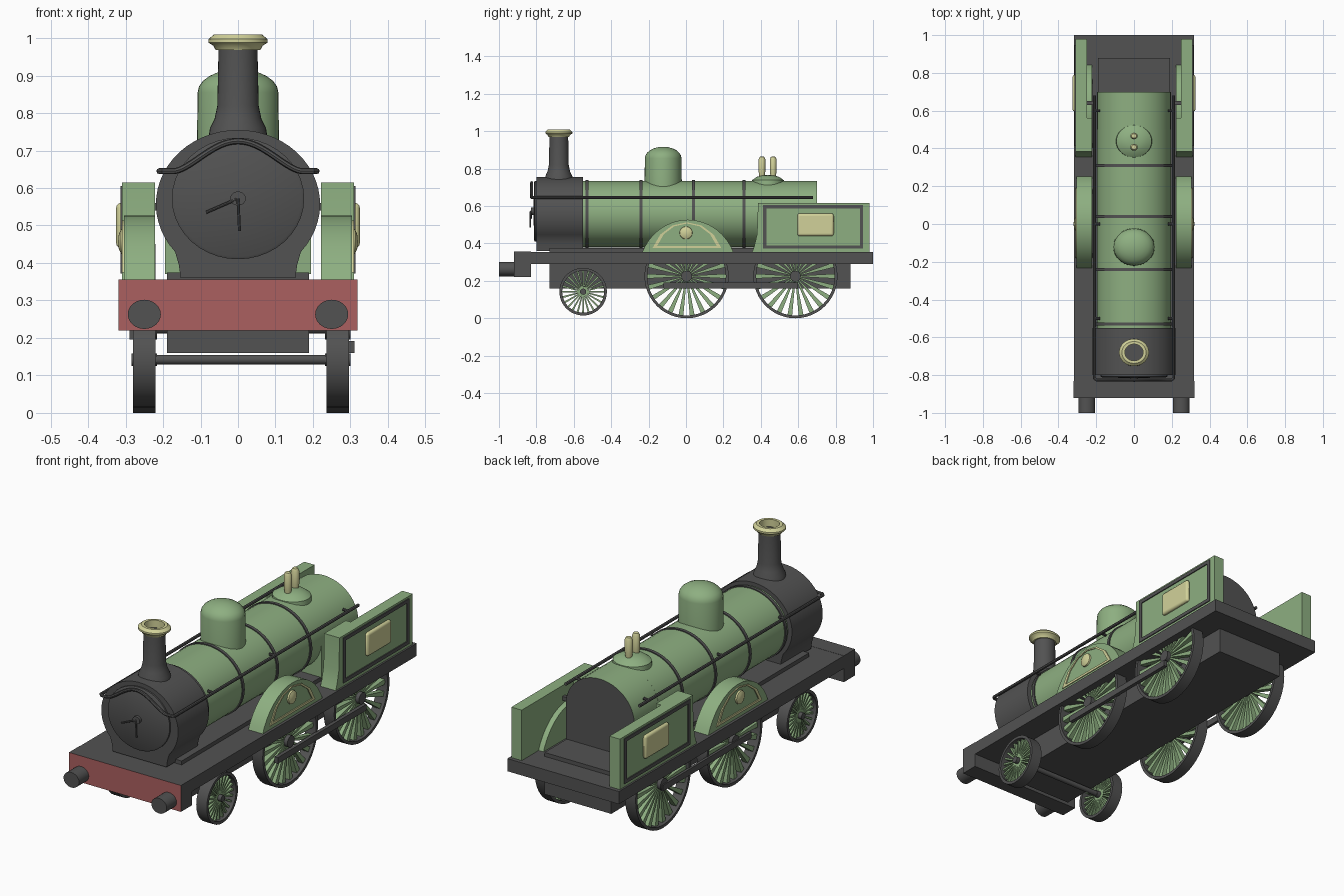
import bpy, bmesh
from math import sin, cos, pi, radians
from mathutils import Vector

cube = bpy.data.objects.get("Cube")
if cube:
    bpy.data.objects.remove(cube, do_unlink=True)


def material(name, r, g, b):
    m = bpy.data.materials.new(name)
    m.use_nodes = True
    m.diffuse_color = (r, g, b, 1)
    m.node_tree.nodes["Principled BSDF"].inputs["Base Color"].default_value = (r, g, b, 1)
    return m


GREEN = material("soft green", 0.27, 0.43, 0.22)
DARK = material("charcoal", 0.085, 0.085, 0.085)
BRASS = material("pale brass", 0.64, 0.64, 0.32)
RED = material("faded red", 0.41, 0.115, 0.115)


def finish(name, bm, mat, loc=(0, 0, 0)):
    bmesh.ops.recalc_face_normals(bm, faces=bm.faces)
    me = bpy.data.meshes.new(name)
    bm.to_mesh(me)
    bm.free()
    me.materials.append(mat)
    me.shade_smooth()
    me.set_sharp_from_angle(angle=radians(35))
    ob = bpy.data.objects.new(name, me)
    ob.location = loc
    bpy.context.collection.objects.link(ob)
    return ob


def place(axis, a, b, h):
    return {"X": (h, a, b), "Y": (a, h, b), "Z": (a, b, h)}[axis]


def prism(name, pts, axis, lo, hi, mat):
    bm = bmesh.new()
    ends = [[bm.verts.new(place(axis, a, b, h)) for a, b in pts] for h in (lo, hi)]
    for ring in ends:
        bm.faces.new(ring)
    for i in range(len(pts)):
        j = (i + 1) % len(pts)
        bm.faces.new((ends[0][i], ends[0][j], ends[1][j], ends[1][i]))
    return finish(name, bm, mat)


def box(name, x, y, z, mat):
    return prism(name, [(x[0], y[0]), (x[1], y[0]), (x[1], y[1]), (x[0], y[1])], "Z", z[0], z[1], mat)


def ring_plate(name, outer, inner, x0, x1, mat):
    """Thin border between two matching outlines, facing sideways."""
    bm = bmesh.new()
    n = len(outer)
    loops = [[bm.verts.new((x, y, z)) for y, z in pts]
             for x, pts in ((x0, outer), (x1, outer), (x1, inner), (x0, inner))]
    for k in range(4):
        for i in range(n):
            a, b, j = loops[k], loops[(k + 1) % 4], (i + 1) % n
            bm.faces.new((a[i], a[j], b[j], b[i]))
    return finish(name, bm, mat)


def lathe(name, profile, axis, loc, mat, segs=32, sx=1.0, closed=False):
    """Turn (radius, height) pairs round an axis."""
    bm = bmesh.new()
    rings = []
    for r, h in profile:
        rings.append([bm.verts.new(place(axis, sx * r * cos(2 * pi * i / segs), r * sin(2 * pi * i / segs), h))
                      for i in range(segs)])
    pairs = list(zip(rings, rings[1:] + rings[:1])) if closed else list(zip(rings, rings[1:]))
    for a, b in pairs:
        for i in range(segs):
            j = (i + 1) % segs
            bm.faces.new((a[i], a[j], b[j], b[i]))
    if not closed:
        bm.faces.new(rings[0])
        bm.faces.new(rings[-1])
    bmesh.ops.remove_doubles(bm, verts=bm.verts, dist=1e-5)
    return finish(name, bm, mat, loc)


def rod(name, axis, r, lo, hi, loc, mat, segs=20, sx=1.0):
    return lathe(name, [(r, lo), (r, hi)], axis, loc, mat, segs, sx)


def tube(name, pts, r, mat):
    cu = bpy.data.curves.new(name, "CURVE")
    cu.dimensions = "3D"
    cu.bevel_depth, cu.bevel_resolution, cu.use_fill_caps = r, 2, True
    sp = cu.splines.new("POLY")
    sp.points.add(len(pts) - 1)
    for p, co in zip(sp.points, pts):
        p.co = (*co, 1)
    tmp = bpy.data.objects.new(name + " path", cu)
    bpy.context.collection.objects.link(tmp)
    me = bpy.data.meshes.new_from_object(tmp)
    bpy.data.objects.remove(tmp, do_unlink=True)
    bm = bmesh.new()
    bm.from_mesh(me)
    bpy.data.meshes.remove(me)
    return finish(name, bm, mat)


# Chassis
box("footplate", (-0.318, 0.318), (-0.915, 1.0), (0.29, 0.355), DARK)
box("frame", (-0.19, 0.19), (-0.73, 0.88), (0.16, 0.375), DARK)
beam = box("buffer_beam", (-0.319, 0.319), (-0.92, -0.83), (0.22, 0.356), DARK)
beam.data.materials.append(RED)
for p in beam.data.polygons:
    p.material_index = int(p.normal.y < -0.9)
for s in (-1, 1):
    rod("buffer", "Y", 0.039, -1.0, -0.9, (s * 0.25, 0, 0.263), DARK, 24, 1.13)

# Boiler with dark backhead
SX, CZ = 1.1, 0.557
rod("boiler", "Y", 0.178, -0.56, 0.5, (0, 0, CZ), GREEN, 48, SX)
arch = [(0.195 * cos(t * pi / 24), CZ + 0.178 * sin(t * pi / 24)) for t in range(25)]
firebox = prism("firebox", arch + [(-0.195, 0.37), (0.195, 0.37)], "Y", 0.4, 0.7, GREEN)
firebox.data.materials.append(DARK)
for p in firebox.data.polygons:
    p.material_index = int(p.normal.y > 0.9)
for y in (-0.53, -0.24, 0.04, 0.31):
    rod("boiler_band", "Y", 0.183, y - 0.008, y + 0.008, (0, 0, CZ), DARK, 48, SX)

# Smokebox and door
a0, a1, n = radians(-40), radians(220), 40
outline = [(0.219 * cos(a0 + (a1 - a0) * i / n), CZ + 0.198 * sin(a0 + (a1 - a0) * i / n)) for i in range(n + 1)]
outline += [(-0.158, 0.395), (-0.153, 0.36), (0.153, 0.36), (0.158, 0.395)]
prism("smokebox", outline, "Y", -0.8, -0.55, DARK)
lathe("smokebox_door", [(0.162, -0.79), (0.162, -0.808), (0.155, -0.812), (0, -0.816)], "Y",
      (0, 0, 0.572), DARK, 40, 1.09)
rod("door_boss", "Y", 0.019, -0.83, -0.8, (0, 0, 0.572), DARK, 16, 1.1)
tube("door_handle", [(0, -0.828, 0.572), (-0.085, -0.828, 0.535)], 0.004, DARK)
tube("door_lock", [(0, -0.832, 0.572), (0.004, -0.832, 0.485)], 0.004, DARK)

# Chimney
lathe("chimney", [(0.078, 0.72), (0.072, 0.76), (0.06, 0.785), (0.053, 0.82), (0.05, 0.972), (0, 0.972)], "Z",
      (0, -0.68, 0), DARK, 32, 1.04)
lathe("chimney_cap", [(0.044, 0.968), (0.054, 0.968), (0.06, 0.98), (0.072, 0.988), (0.072, 0.997),
                      (0.058, 1.01), (0.044, 1.01)], "Z", (0, -0.68, 0), BRASS, 32, SX, True)

# Steam dome and safety valves
dome = [(0.1, 0.68), (0.098, 0.855)] + [(0.098 * cos(radians(a)), 0.855 + 0.062 * sin(radians(a)))
                                        for a in range(15, 91, 15)]
lathe("steam_dome", dome, "Z", (0, -0.122, 0), GREEN, 36, SX)
lathe("valve_base", [(0.088, 0.7), (0.085, 0.738), (0.06, 0.756), (0.03, 0.764), (0, 0.766)], "Z",
      (0, 0.438, 0), GREEN, 32, SX)
for y in (0.406, 0.466):
    lathe("safety_valve", [(0.013, 0.75), (0.018, 0.785), (0.018, 0.85), (0.012, 0.863), (0, 0.866)], "Z",
          (0, y, 0), BRASS, 12, SX)

# Handrail sweeping over the smokebox door
rail = [(-0.21, 0.68, 0.645), (-0.21, -0.815, 0.645)]
for i in range(-20, 21):
    x = 0.01 * i
    rise = 0.5 + 0.5 * cos(pi * min(1, abs(x) / 0.17))
    rail.append((x, -0.825, 0.645 + 0.08 * rise ** 0.75))
rail += [(0.21, -0.815, 0.645), (0.21, 0.68, 0.645)]
tube("handrail", rail, 0.008, DARK)
for s in (-1, 1):
    for y in (-0.5, 0.0, 0.6):
        rod("handrail_knob", "X", 0.007, -0.015, 0.015, (s * 0.195, y, 0.645), DARK, 8)


# Splashers and cab sides
def arc(yc, scale=1.0, z0=0.34, count=16):
    """Low arch outline in side elevation."""
    half = radians(70)
    return [(yc + scale * 0.265 * sin(-half + 2 * half * i / count),
             z0 + scale * (0.284 * cos(-half + 2 * half * i / count) - 0.097)) for i in range(count + 1)]


def rect(y0, y1, z0, z1):
    return [(y0, z0), (y1, z0), (y1, z1), (y0, z1)]


flare = [(0.352, 0.35), (0.365, 0.385), (0.38, 0.45), (0.385, 0.615)]
for s in (-1, 1):
    prism("splasher", arc(0.01), "X", s * 0.222, s * 0.304, GREEN)
    ring_plate("splasher_beading", arc(0.005, 0.74, 0.375, 6), arc(0.005, 0.64, 0.387, 6),
               s * 0.302, s * 0.309, BRASS)
    lathe("splasher_boss", [(0.035, 0.3), (0.033, 0.312), (0.02, 0.318), (0, 0.32)] if s > 0 else
          [(0.035, -0.3), (0.033, -0.312), (0.02, -0.318), (0, -0.32)], "X", (0, 0, 0.457), BRASS, 20)
    prism("cab_side", flare + [(0.98, 0.615), (0.98, 0.35)], "X", s * 0.25, s * 0.309, GREEN)
    prism("cab_front_return", flare + [(0.56, 0.615), (0.56, 0.35)], "X", s * 0.222, s * 0.252, GREEN)
    prism("rear_splasher", arc(0.6), "X", s * 0.222, s * 0.252, GREEN)
    box("cab_handle", sorted((s * 0.2, s * 0.25)), (0.63, 0.65), (0.54, 0.56), DARK)
    ring_plate("cab_panel_border", rect(0.412, 0.947, 0.372, 0.605), rect(0.43, 0.929, 0.39, 0.587),
               s * 0.305, s * 0.314, DARK)
    plate = box("cab_plate", sorted((s * 0.3, s * 0.325)), (0.595, 0.79), (0.44, 0.56), BRASS)
    bev = plate.modifiers.new("rounded", "BEVEL")
    bev.width, bev.segments, bev.limit_method = 0.022, 4, "NONE"


# Wheels
def wheel(name, x, y, z, r, count, wide):
    t = 0.03
    lathe(name + "_rim", [(r, -t), (r, t), (r - 0.015, t), (r - 0.015, -t)], "X", (x, y, z), DARK, 48, 1, True)
    rod(name + "_hub", "X", r * 0.13, -t - 0.004, t + 0.004, (x, y, z), DARK, 20)
    bm = bmesh.new()
    for i in range(count):
        a = 2 * pi * i / count
        d, e = Vector((0, cos(a), sin(a))), Vector((0, -sin(a), cos(a)))
        ends = [[bm.verts.new(d * q + e * w + Vector((h, 0, 0))) for q, w in
                 ((r * 0.1, -0.003), (r - 0.01, -wide), (r - 0.01, wide), (r * 0.1, 0.003))] for h in (-0.014, 0.014)]
        for ring in ends:
            bm.faces.new(ring)
        for k in range(4):
            m = (k + 1) % 4
            bm.faces.new((ends[0][k], ends[0][m], ends[1][m], ends[1][k]))
    finish(name + "_spokes", bm, GREEN, (x, y, z))


for y, z, r, label in ((-0.55, 0.142, 0.127, "leading"), (0.003, 0.225, 0.225, "front_driving"),
                       (0.585, 0.225, 0.225, "rear_driving")):
    for x in (-0.25, 0.266):
        wheel(label + "_wheel", x, y, z, r, 24 if r < 0.2 else 22, 0.005 if r < 0.2 else 0.013)
    rod(label + "_axle", "X", 0.013, -0.283, 0.292, (0, y, z), DARK, 14)

# Coupling rods
box("left_coupling_rod", (0.292, 0.311), (-0.12, 0.6), (0.16, 0.192), DARK)
box("right_coupling_rod", (-0.29, -0.276), (-0.12, 0.6), (0.196, 0.228), DARK)
